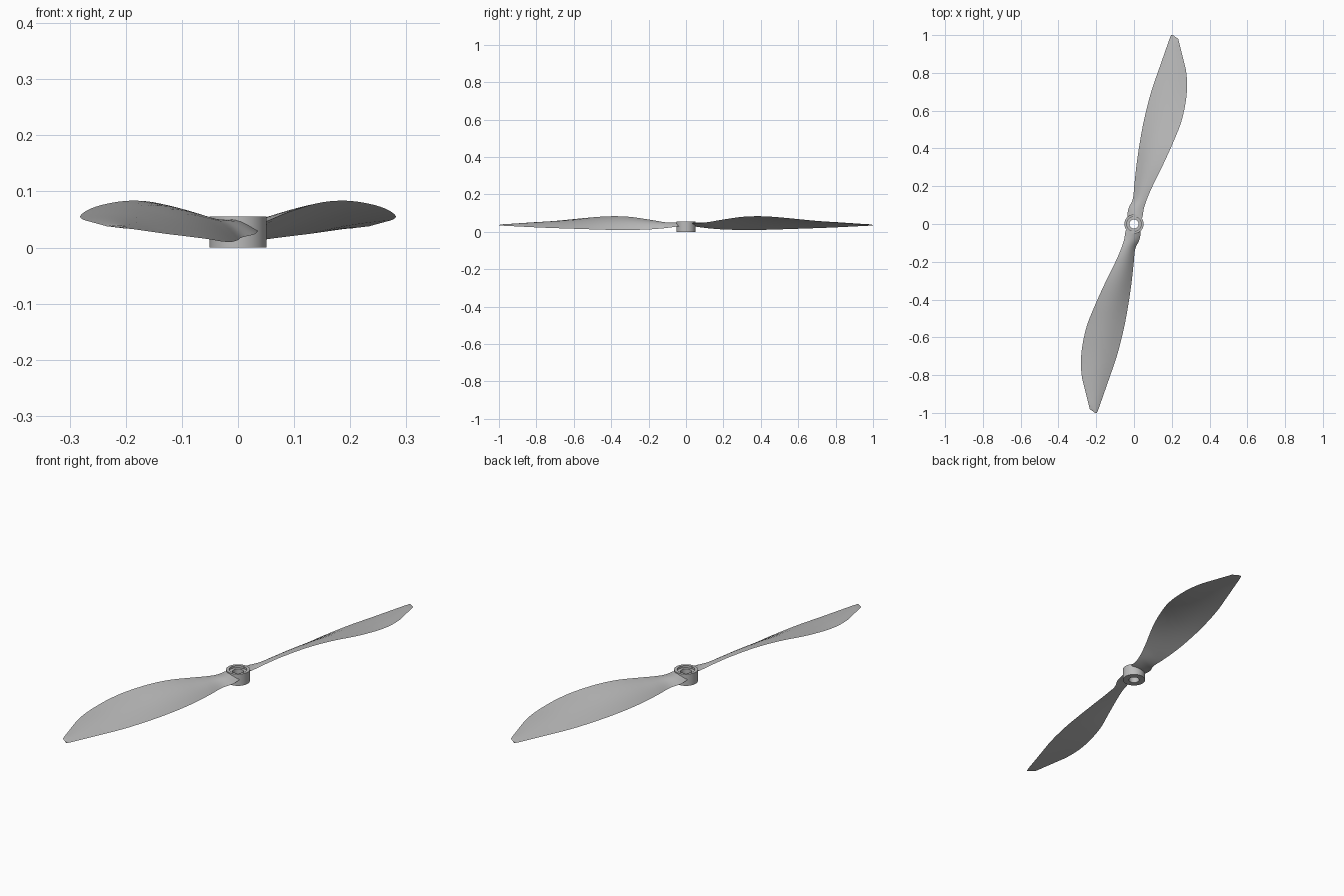
import bpy, bmesh, math
from mathutils import Matrix, Vector

if "Cube" in bpy.data.objects:
    bpy.data.objects.remove(bpy.data.objects["Cube"])

grey = bpy.data.materials.new("light_grey")
grey.use_nodes = True
tint = (0.5, 0.5, 0.5, 1)
grey.diffuse_color = tint
grey.node_tree.nodes["Principled BSDF"].inputs["Base Color"].default_value = tint


def finish(bm, name, angle):
    bmesh.ops.recalc_face_normals(bm, faces=bm.faces)
    mesh = bpy.data.meshes.new(name)
    bm.to_mesh(mesh)
    bm.free()
    obj = bpy.data.objects.new(name, mesh)
    bpy.context.collection.objects.link(obj)
    mesh.materials.append(grey)
    bpy.ops.object.select_all(action="DESELECT")
    obj.select_set(True)
    bpy.context.view_layer.objects.active = obj
    bpy.ops.object.shade_smooth_by_angle(angle=math.radians(angle))
    return obj


# Blade stations: span, low edge x, high edge x, low edge z, high edge z, thickness
STATIONS = [
    (0.035, -0.035, 0.045, 0.030, 0.046, 0.016),
    (0.08, -0.030, 0.052, 0.024, 0.047, 0.016),
    (0.13, -0.007, 0.068, 0.018, 0.054, 0.015),
    (0.20, 0.001, 0.098, 0.013, 0.066, 0.013),
    (0.31, 0.013, 0.152, 0.010, 0.081, 0.012),
    (0.42, 0.029, 0.202, 0.011, 0.083, 0.011),
    (0.55, 0.053, 0.253, 0.015, 0.073, 0.010),
    (0.70, 0.091, 0.280, 0.020, 0.058, 0.009),
    (0.82, 0.132, 0.274, 0.025, 0.049, 0.008),
    (0.98, 0.188, 0.234, 0.033, 0.038, 0.005),
    (1.00, 0.197, 0.206, 0.034, 0.036, 0.003),
]


def slope(i, k):
    a, b = STATIONS[max(i - 1, 0)], STATIONS[min(i + 1, len(STATIONS) - 1)]
    return (b[k] - a[k]) / (b[0] - a[0])


def station(i, t):
    """Smooth blend between two neighbouring stations."""
    a, b = STATIONS[i], STATIONS[i + 1]
    h = b[0] - a[0]
    out = [a[0] + h * t]
    last = i >= len(STATIONS) - 3  # keep the clipped tip straight
    for k in range(1, 6):
        if last:
            out.append(a[k] + (b[k] - a[k]) * t)
        else:
            out.append((2*t**3 - 3*t**2 + 1) * a[k] + (3*t**2 - 2*t**3) * b[k]
                       + h * ((t**3 - 2*t**2 + t) * slope(i, k) + (t**3 - t**2) * slope(i + 1, k)))
    return out


def section(y, lx, hx, lz, hz, thick):
    """Cambered aerofoil loop: over the top, back underneath."""
    low, high = Vector((lx, y, lz)), Vector((hx, y, hz))
    chord = high - low
    normal = Vector((-chord.z, 0, chord.x)).normalized()
    n = 12
    points = []
    for side in (1, -1):
        for j in range(n):
            u = (1 - math.cos(math.pi * j / n)) / 2
            if side < 0:
                u = 1 - u
            bulge = math.sin(math.pi * u)
            camber = 0.05 * chord.length * bulge
            points.append(low + chord * u + normal * (camber + side * thick * bulge / 2))
    return points


def blade(name, turn):
    bm = bmesh.new()
    steps = 5
    rows = [station(i, s / steps) for i in range(len(STATIONS) - 1) for s in range(steps)]
    rows.append(STATIONS[-1])
    rings = [[bm.verts.new(p) for p in section(*row)] for row in rows]
    for a, b in zip(rings, rings[1:]):
        for j in range(len(a)):
            k = (j + 1) % len(a)
            bm.faces.new((a[j], a[k], b[k], b[j]))
    bm.faces.new(rings[0])
    bm.faces.new(rings[-1])
    bm.transform(Matrix.Rotation(turn, 4, "Z"))
    return finish(bm, name, 50)


# Hub: turned profile with a stepped recess and a through bore
PROFILE = [(0.024, 0), (0.051, 0), (0.051, 0.055), (0.038, 0.055),
           (0.038, 0.045), (0.024, 0.045)]


def hub():
    bm = bmesh.new()
    sides = 48
    rings = []
    for i in range(sides):
        a = 2 * math.pi * i / sides
        rings.append([bm.verts.new((r * math.cos(a), r * math.sin(a), z)) for r, z in PROFILE])
    for i in range(sides):
        a, b = rings[i], rings[(i + 1) % sides]
        for j in range(len(PROFILE)):
            k = (j + 1) % len(PROFILE)
            bm.faces.new((a[j], b[j], b[k], a[k]))
    return finish(bm, "hub", 35)


hub()
blade("back_blade", 0)
blade("front_blade", math.pi)
